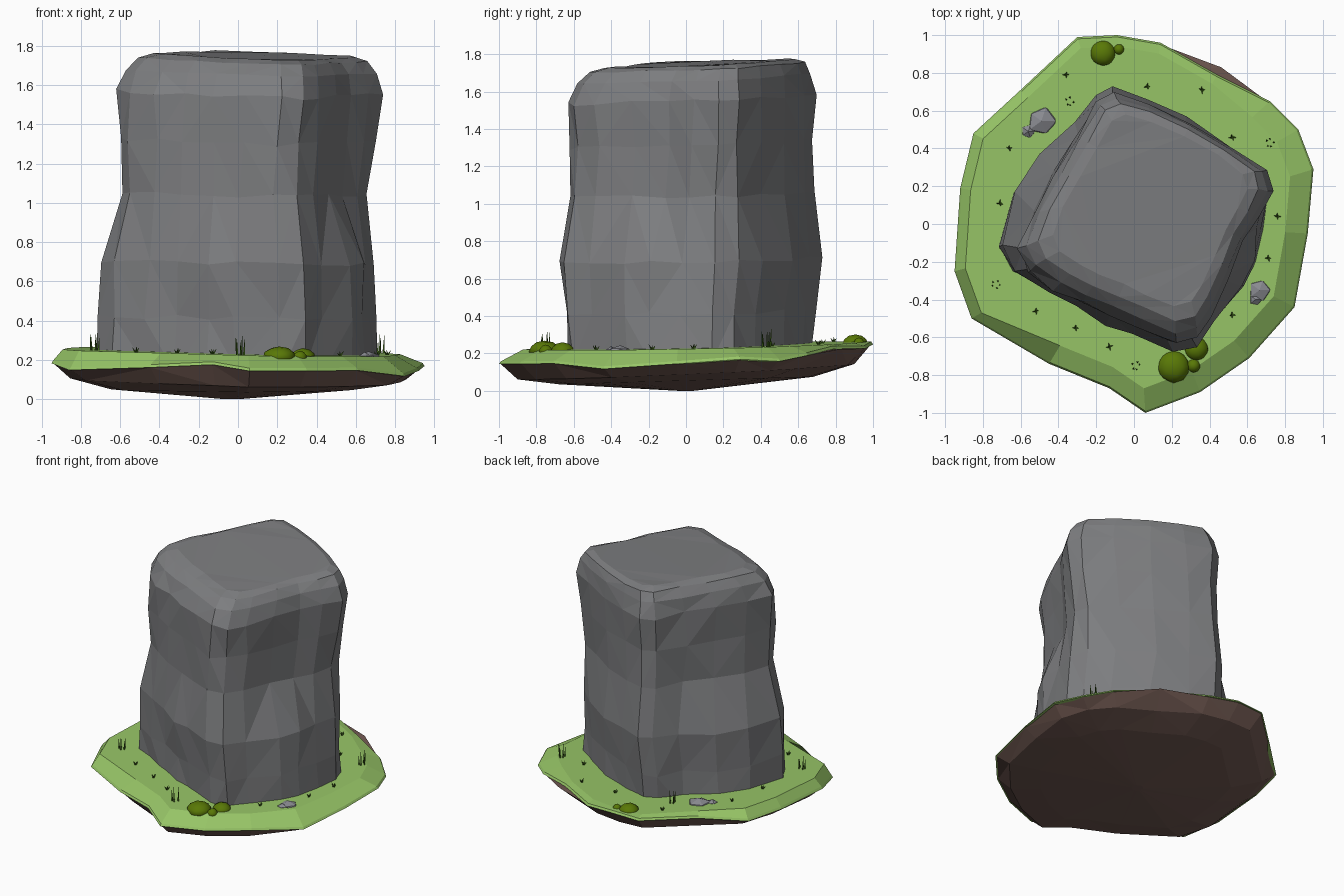
import bpy
import bmesh
import math
import random
from mathutils import Vector, Matrix

random.seed(4)
cube = bpy.data.objects.get("Cube")
if cube:
    bpy.data.objects.remove(cube)


def material(name, r, g, b):
    mat = bpy.data.materials.new(name)
    mat.use_nodes = True
    mat.diffuse_color = (r, g, b, 1)
    node = mat.node_tree.nodes["Principled BSDF"]
    node.inputs["Base Color"].default_value = (r, g, b, 1)
    node.inputs["Roughness"].default_value = 0.9
    return mat


STONE = material("stone grey", 0.205, 0.208, 0.216)
PEBBLE = material("pebble grey", 0.25, 0.255, 0.28)
TURF = material("turf green", 0.31, 0.56, 0.135)
SOIL = material("soil brown", 0.165, 0.1, 0.084)
LEAF = material("leaf green", 0.10, 0.19, 0.002)
BLADE = material("blade green", 0.05, 0.13, 0.01)


def finish(name, bm, mat):
    bmesh.ops.recalc_face_normals(bm, faces=bm.faces)
    mesh = bpy.data.meshes.new(name)
    bm.to_mesh(mesh)
    bm.free()
    mesh.materials.append(mat)
    obj = bpy.data.objects.new(name, mesh)
    bpy.context.collection.objects.link(obj)
    return obj


def loft(name, rings, mat, triangulate=False):
    """Skin closed rings of points and cap both ends."""
    bm = bmesh.new()
    loops = [[bm.verts.new(p) for p in ring] for ring in rings]
    for low, high in zip(loops, loops[1:]):
        n = len(low)
        for i in range(n):
            j = (i + 1) % n
            bm.faces.new((low[i], low[j], high[j], high[i]))
    bm.faces.new(loops[0])
    bm.faces.new(loops[-1])
    if triangulate:
        bmesh.ops.triangulate(bm, faces=bm.faces, quad_method='SHORT_EDGE')
    return finish(name, bm, mat)


def ground(x, y):
    return 0.24 - 0.02 * x + 0.02 * y


# Island outline, counterclockwise from the back
outline = [(-.3, .99), (-.6, .71), (-.85, .48), (-.92, .19), (-.95, -.25),
           (-.86, -.5), (-.45, -.74), (-.13, -.87), (.06, -1), (.35, -.89),
           (.61, -.71), (.85, -.44), (.92, -.05), (.95, .29), (.87, .5),
           (.72, .65), (.44, .79), (.14, .96), (-.09, 1)]
rim, turf_edge, turf_top = [], [], []
soil_rim, soil_side, soil_low, soil_base = [], [], [], []
for i, (x, y) in enumerate(outline):
    drop = 0.035 - 0.025 * y + 0.045 * abs(x)
    z = ground(x, y) - drop + 0.015 * math.sin(i * 2.1)
    inner = 0.87 if x - y > 0 else 0.94
    rim.append((x, y, z))
    turf_edge.append((x * 0.99, y * 0.99, z + 0.015))
    turf_top.append((x * inner, y * inner, ground(x * inner, y * inner)))
    out = 1.05 if (x > 0.4 and y > 0.7) else 0.99
    soil_rim.append((x * out, y * out, z))
    soil_side.append((x * 0.9, y * 0.9, 0.102 + 0.04 * y - 0.015 * x))
    soil_low.append((x * 0.68, y * 0.68, 0.055 + 0.02 * y))
    soil_base.append((x * 0.04 - 0.03, y * 0.04, 0))

# Grass layer and soil underside
loft("turf", [rim, turf_edge, turf_top], TURF)
loft("soil", [soil_base, soil_low, soil_side, soil_rim], SOIL, True)

# Stone pillar: matching outlines of the wide lower part and the shoulder
belly = [(-.69, -.12), (-.62, -.26), (-.46, -.36), (-.31, -.44), (-.15, -.53),
         (-.02, -.59), (.21, -.68), (.33, -.66), (.42, -.52), (.56, -.34),
         (.63, -.2), (.66, -.03), (.68, .15), (.65, .28), (.5, .4),
         (.29, .56), (.06, .67), (-.12, .72), (-.21, .69), (-.31, .53),
         (-.5, .37), (-.62, .17)]
shoulder = [(-.61, -.14), (-.56, -.25), (-.42, -.35), (-.28, -.42),
            (-.12, -.48), (.03, -.55), (.22, -.63), (.34, -.6), (.42, -.48),
            (.51, -.28), (.58, -.1), (.66, .04), (.73, .17), (.7, .28),
            (.52, .41), (.3, .54), (.07, .64), (-.11, .69), (-.2, .65),
            (-.31, .46), (-.42, .26), (-.54, .05)]

# Height, mix from belly to shoulder, scale x and y, shift x and y
levels = [(0.15, 0, 1.03, .92, 0, 0), (0.42, 0, 1.02, .95, 0, 0),
          (0.7, 0, 1, 1, 0, 0), (1.05, .8, .93, .97, -.015, 0),
          (1.32, 1, .97, .98, -.01, 0), (1.56, 1, 1, 1, 0, 0),
          (1.67, 1, .95, .94, .01, .015), (1.73, 1, .87, .87, .025, .035),
          (1.75, 1, .77, .77, .04, .05)]
rings = []
for z, mix, sx, sy, dx, dy in levels:
    ring = []
    wobble = 0.012 if z < 1.6 else 0.004
    for a, b in zip(belly, shoulder):
        p = Vector(a).lerp(Vector(b), mix)
        x, y = p.x * sx + dx, p.y * sy + dy
        lift = (0.04 * y - 0.025 * x) * z / 1.75
        jx, jy, jz = (random.uniform(-wobble, wobble) for _ in range(3))
        ring.append((x + jx, y + jy, z + lift + jz))
    rings.append(ring)
loft("stone_pillar", rings, STONE, True)


def blob(name, x, y, radius, height, detail, rough, mat):
    """Low lump resting on the turf."""
    bm = bmesh.new()
    bmesh.ops.create_icosphere(bm, subdivisions=detail, radius=1)
    for v in bm.verts:
        v.co *= random.uniform(1 - rough, 1 + rough)
        base = max(v.co.z, -0.2) * height
        v.co = Vector((x + v.co.x * radius, y + v.co.y * radius,
                       ground(x, y) - 0.012 + base))
    return finish(name, bm, mat)


# Bushes
for i, (x, y, r) in enumerate([(.21, -.755, .087), (.33, -.66, .065),
                               (.315, -.75, .037), (-.165, .905, .07),
                               (-.08, .925, .03)]):
    bush = blob(f"bush_{i + 1}", x, y, r, 0.025 + r * 0.4, 2, 0.02, LEAF)
    for poly in bush.data.polygons:
        poly.use_smooth = True

# Pebbles
for i, (x, y, r) in enumerate([(-.49, .545, .08), (-.56, .49, .038),
                               (.665, -.35, .06), (.645, -.4, .035)]):
    blob(f"pebble_{i + 1}", x, y, r, 0.02 + r * 0.3, 1, 0.1, PEBBLE)

# Grass tufts: short splayed ones and tall upright ones
short = [(-.36, .79), (-.66, .4), (-.71, .11), (-.52, -.46), (-.31, -.55),
         (-.13, -.65), (.07, .73), (.36, .71), (.52, .46), (.76, .04),
         (.71, -.18), (.52, -.48)]
tall = [(-.34, .65), (-.73, -.32), (.01, -.75), (.72, .43)]


def tuft(name, x, y, blades, height, lean, spread):
    bm = bmesh.new()
    for k in range(blades):
        angle = math.tau * k / blades + random.uniform(-0.4, 0.4)
        h = height * random.uniform(0.7, 1.1)
        place = (Matrix.Translation((x, y, ground(x, y)))
                 @ Matrix.Rotation(angle, 4, 'Z')
                 @ Matrix.Translation((spread, 0, 0))
                 @ Matrix.Rotation(lean, 4, 'Y')
                 @ Matrix.Translation((0, 0, h / 2)))
        bmesh.ops.create_cone(bm, segments=3, radius1=0.006, radius2=0.0008,
                              depth=h, cap_ends=True, matrix=place)
    finish(name, bm, BLADE)


for i, (x, y) in enumerate(short):
    tuft(f"short_tuft_{i + 1}", x, y, 4, 0.03, 0.6, 0.003)
for i, (x, y) in enumerate(tall):
    tuft(f"tall_tuft_{i + 1}", x, y, 5, 0.09, 0.06, 0.02)
